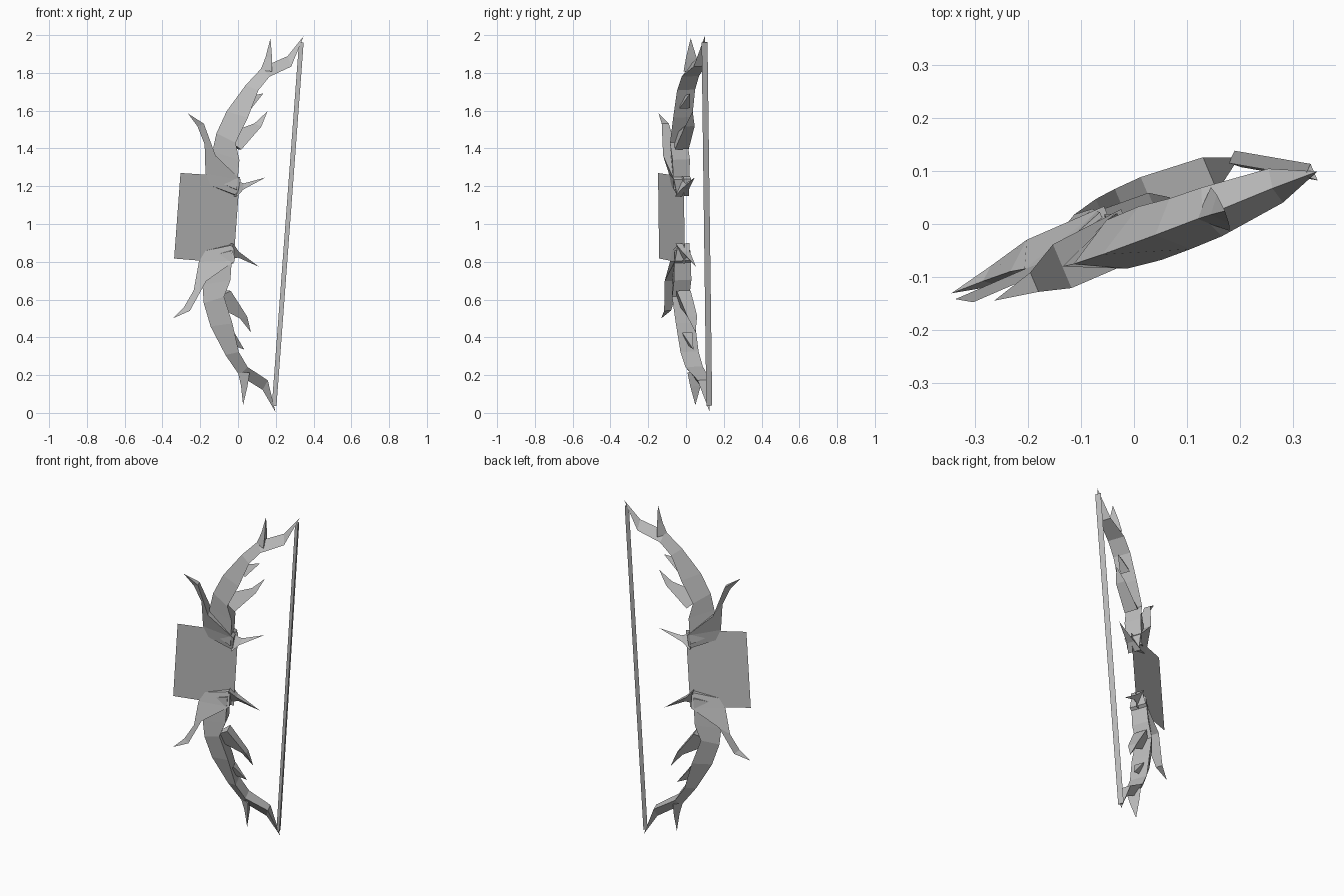
import bpy
import bmesh
from mathutils import Matrix, Vector

if "Cube" in bpy.data.objects:
    bpy.data.objects.remove(bpy.data.objects["Cube"])

gray = bpy.data.materials.new("plain gray")
gray.use_nodes = True
COLOR = (0.5, 0.5, 0.5, 1)
gray.diffuse_color = COLOR
gray.node_tree.nodes["Principled BSDF"].inputs["Base Color"].default_value = COLOR

# Bow frame: across the bow, through its thickness, along the string
ACROSS = Vector((0.997, 0.432, -0.0745))
THROUGH = Vector((-0.39, 0.92, 0.04))
ALONG = Vector((0.0745, -0.0129, 0.997))
FRAME = Matrix((ACROSS, THROUGH, ALONG)).transposed()
CENTRE = Vector((0.263, 0.108, 1.0))


def finish(name, bm):
    bmesh.ops.recalc_face_normals(bm, faces=bm.faces)
    for v in bm.verts:
        v.co = FRAME @ v.co + CENTRE
    mesh = bpy.data.meshes.new(name)
    bm.to_mesh(mesh)
    bm.free()
    mesh.materials.append(gray)
    bpy.context.collection.objects.link(bpy.data.objects.new(name, mesh))


def loft(name, sections, tip=None, side=1):
    """Three-sided loft: a ridge on one edge and a flat face of given half width."""
    bm = bmesh.new()

    def vert(u, n, w):
        return bm.verts.new((u, n, w * side))

    rings = [[vert(a, 0, b), vert(c, -half, d), vert(c, half, d)]
             for (a, b), (c, d), half in sections]
    bm.faces.new(rings[0])
    for lower, upper in zip(rings, rings[1:]):
        for i in range(3):
            j = (i + 1) % 3
            bm.faces.new((lower[i], lower[j], upper[j], upper[i]))
    if tip:
        point = vert(tip[0], 0, tip[1])
        for i in range(3):
            bm.faces.new((rings[-1][i], rings[-1][(i + 1) % 3], point))
    else:
        bm.faces.new(rings[-1])
    finish(name, bm)


# Each part: sections of (ridge point, flat edge point, half width), then the tip
PARTS = {
    "limb": ([((-.415, .206), (-.299, .161), .045),
              ((-.426, .354), (-.300, .320), .050),
              ((-.412, .451), (-.327, .409), .050),
              ((-.367, .571), (-.274, .546), .055),
              ((-.277, .716), (-.228, .695), .052),
              ((-.195, .818), (-.174, .771), .050),
              ((-.067, .886), (-.057, .833), .035)], (.010, .998)),
    "horn": ([((-.423, .173), (-.290, .131), .030),
              ((-.454, .235), (-.285, .216), .050),
              ((-.470, .388), (-.425, .333), .045),
              ((-.515, .480), (-.490, .497), .020)], (-.570, .544)),
    "end_spike": ([((-.205, .800), (-.160, .800), .045),
                   ((-.183, .871), (-.160, .873), .030)], (-.164, .974)),
    "small_thorn": ([((-.270, .655), (-.250, .595), .030)], (-.180, .680)),
    "curved_thorn": ([((-.384, .442), (-.290, .375), .040),
                      ((-.215, .518), (-.188, .505), .028)], (-.151, .587)),
    "grip_thorn": ([((-.300, .212), (-.295, .125), .040),
                    ((-.248, .197), (-.256, .165), .022)], (-.135, .237)),
}
for side, prefix in ((1, "upper_"), (-1, "lower_")):
    for part, (sections, tip) in PARTS.items():
        loft(prefix + part, sections, tip, side)

# String between the limb tips
loft("bow_string", [((-.012, w), (.006, w), .017) for w in (-.965, .965)])

# Flat grip plate
plate = bmesh.new()
plate.faces.new([plate.verts.new((u, 0, w)) for u, w in
                 ((-.586, -.227), (-.271, -.230), (-.271, .230), (-.586, .227))])
finish("grip_plate", plate)
